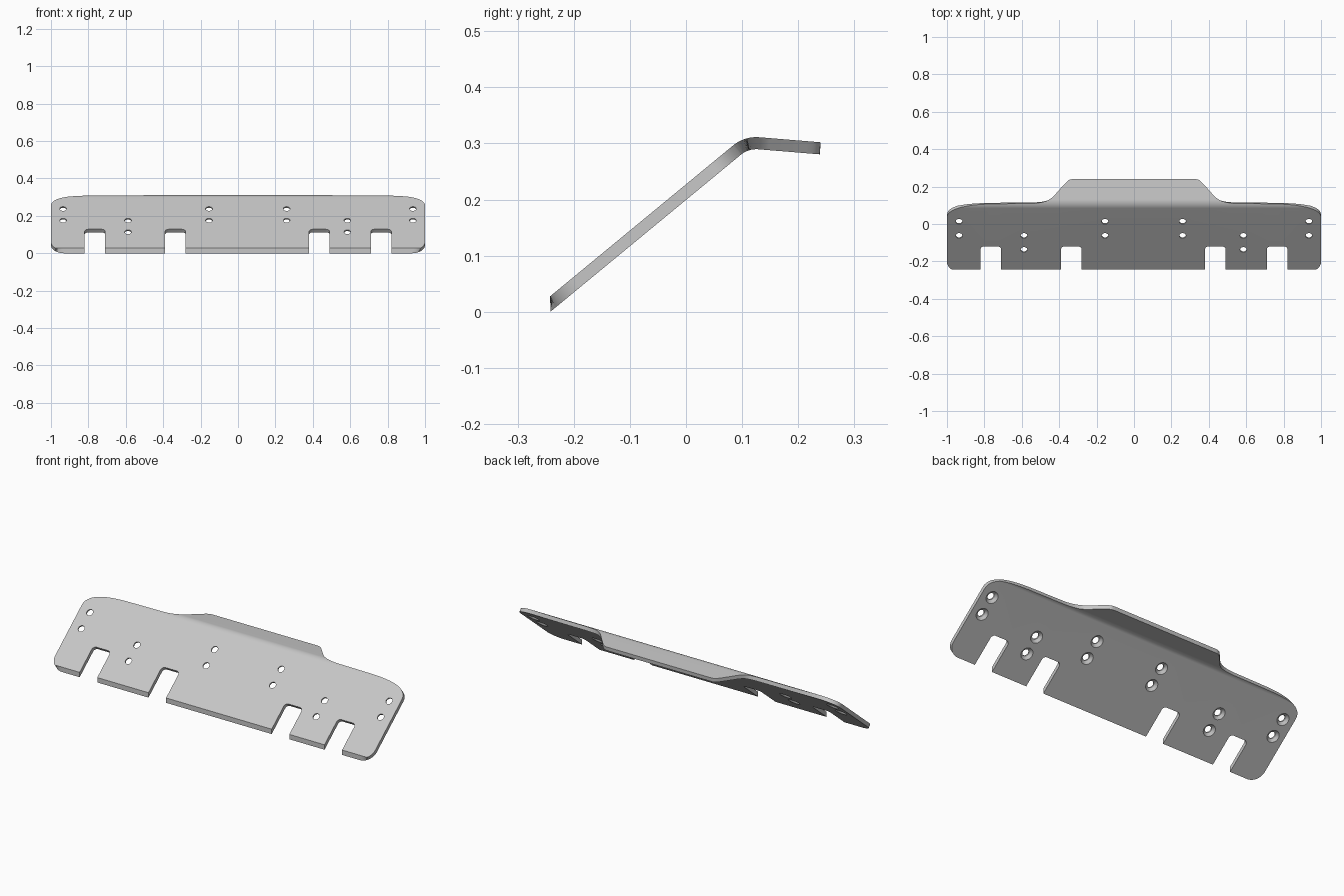
import bpy, bmesh, math
from mathutils import Vector
from mathutils.geometry import interpolate_bezier

if "Cube" in bpy.data.objects:
    bpy.data.objects.remove(bpy.data.objects["Cube"])

THICK = 0.0215
SLOPE = math.radians(39.5)      # main plate angle
FLANGE = math.radians(-4.7)     # rear flange angle
BEND_R = 0.065                  # outer bend radius
BEND_LEN = BEND_R * (SLOPE - FLANGE)
BEND_Y, BEND_Z = 0.084, 0.2965  # where the bend starts on the upper face
FRONT_Y = -0.242
BOTTOM, NOTCH = -0.44, -0.264   # distances along the sheet from the bend


def bezier(*points):
    return [p.to_2d() for p in interpolate_bezier(*[Vector((*p, 0)) for p in points], 14)]


def arc(cx, cy, r, start, steps=8):
    """Quarter turn, counter-clockwise from start (degrees)."""
    return [Vector((cx + r * math.cos(a), cy + r * math.sin(a)))
            for a in (math.radians(start + 90 * i / steps) for i in range(steps + 1))]


def make_object(name, bm):
    bmesh.ops.recalc_face_normals(bm, faces=bm.faces)
    mesh = bpy.data.meshes.new(name)
    bm.to_mesh(mesh)
    bm.free()
    obj = bpy.data.objects.new(name, mesh)
    bpy.context.collection.objects.link(obj)
    return obj


# Flat outline: front edge with notches, then the curved rear edge
outline = arc(-0.93, BOTTOM + 0.07, 0.07, 180, 16)
R = 0.02
for left, right in ((-0.82, -0.71), (-0.39, -0.28), (0.38, 0.49), (0.71, 0.82)):
    outline.append(Vector((left, BOTTOM)))
    outline += reversed(arc(left + R, NOTCH - R, R, 90))
    outline += reversed(arc(right - R, NOTCH - R, R, 0))
    outline.append(Vector((right, BOTTOM)))
outline += arc(0.93, BOTTOM + 0.07, 0.07, 270, 16)
rear = bezier((1, -0.065), (1, 0), (0.9, 0.027), (0.72, 0.027))
rear += bezier((0.56, 0.029), (0.49, 0.03), (0.46, 0.04), (0.43, 0.068))
rear += bezier((0.37, 0.135), (0.35, 0.155), (0.345, 0.16), (0.32, 0.16))
outline += rear + [Vector((-p.x, p.y)) for p in reversed(rear)]

# Flat sheet
bm = bmesh.new()
face = bm.faces.new([bm.verts.new((p.x, p.y, 0)) for p in outline])
extruded = bmesh.ops.extrude_face_region(bm, geom=[face])
for v in extruded["geom"]:
    if isinstance(v, bmesh.types.BMVert):
        v.co.z = -THICK
sheet = make_object("flat_sheet", bm)

# Countersunk screw holes, wide on the underside
bm = bmesh.new()
HIGH, MID, LOW = -0.092, -0.19, -0.287
holes = [(x, s) for x in (-0.935, -0.155, 0.26, 0.935) for s in (HIGH, MID)]
holes += [(x, s) for x in (-0.588, 0.585) for s in (MID, LOW)]
SIDES = 24
for x, s in holes:
    rings = []
    for r, z in ((0.018, 0.02), (0.018, -0.008), (0.033, -THICK), (0.033, -0.04)):
        rings.append([bm.verts.new((x + r * math.cos(math.tau * i / SIDES),
                                    s + r * math.sin(math.tau * i / SIDES), z))
                      for i in range(SIDES)])
    for a, b in zip(rings, rings[1:]):
        for i in range(SIDES):
            j = (i + 1) % SIDES
            bm.faces.new((a[i], a[j], b[j], b[i]))
    bm.faces.new(rings[0])
    bm.faces.new(rings[-1])
cutter = make_object("hole_cutter", bm)
cutter.hide_render = True

cut = sheet.modifiers.new("holes", "BOOLEAN")
cut.operation, cut.solver, cut.object = "DIFFERENCE", "EXACT", cutter
evaluated = sheet.evaluated_get(bpy.context.evaluated_depsgraph_get())
bm = bmesh.new()
bm.from_mesh(evaluated.to_mesh())
evaluated.to_mesh_clear()
for helper in (sheet, cutter):
    bpy.data.objects.remove(helper)

# Slice the bend zone, then fold the sheet
bmesh.ops.triangulate(bm, faces=bm.faces)
STEPS = 16
for i in range(STEPS + 1):
    bmesh.ops.bisect_plane(bm, geom=bm.verts[:] + bm.edges[:] + bm.faces[:], dist=1e-5,
                           plane_co=(0, BEND_LEN * i / STEPS, 0), plane_no=(0, 1, 0))
for v in bm.verts:
    s, t = v.co.y, v.co.z
    bent = min(max(s, 0), BEND_LEN)
    angle = SLOPE - bent / BEND_R
    straight = s - bent
    y = BEND_Y - BEND_R * -math.sin(SLOPE) - (BEND_R + t) * math.sin(angle)
    z = BEND_Z - BEND_R * math.cos(SLOPE) + (BEND_R + t) * math.cos(angle)
    y += straight * math.cos(angle)
    z += straight * math.sin(angle)
    if y < FRONT_Y:             # front edge is trimmed upright
        z += (FRONT_Y - y) * math.tan(SLOPE)
        y = FRONT_Y
    v.co.y, v.co.z = y, z
bmesh.ops.remove_doubles(bm, verts=bm.verts, dist=1e-5)
lowest = min(v.co.z for v in bm.verts)
for v in bm.verts:
    v.co.z -= lowest
plate = make_object("bent_plate", bm)

# Grey metal
metal = bpy.data.materials.new("light_grey_metal")
metal.use_nodes = True
grey = (0.57, 0.57, 0.57, 1)
metal.diffuse_color = grey
metal.node_tree.nodes["Principled BSDF"].inputs["Base Color"].default_value = grey
plate.data.materials.clear()
plate.data.materials.append(metal)

bpy.ops.object.select_all(action="DESELECT")
plate.select_set(True)
bpy.context.view_layer.objects.active = plate
bpy.ops.object.shade_smooth_by_angle(angle=math.radians(25))
